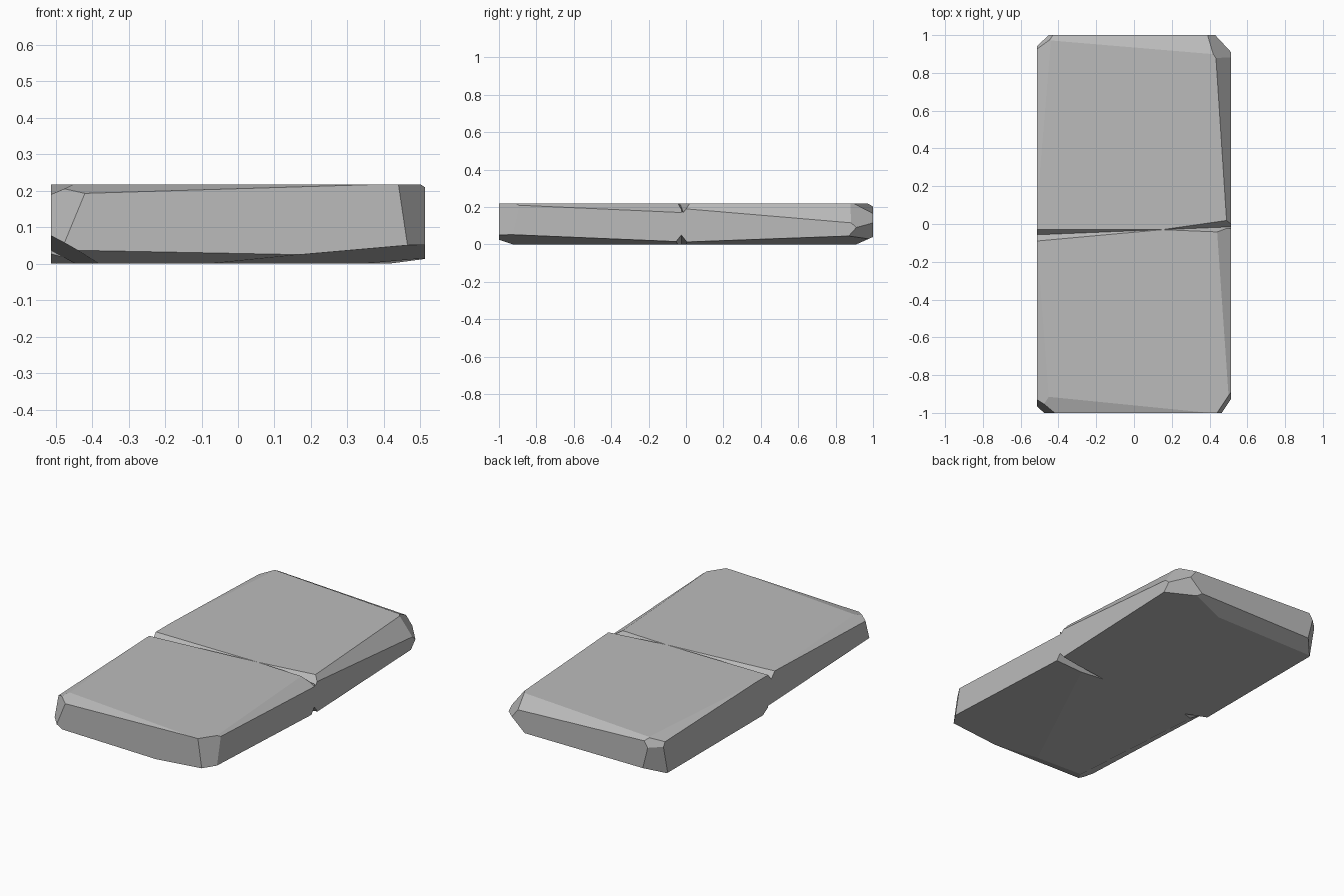
import bpy
import bmesh
from mathutils import Vector

cube = bpy.data.objects.get("Cube")
if cube:
    bpy.data.objects.remove(cube, do_unlink=True)

HALF_WIDTH, HALF_LENGTH, HEIGHT = 0.513, 1, 0.218
W, L, H = HALF_WIDTH, HALF_LENGTH, HEIGHT

stone = bpy.data.materials.new("grey stone")
stone.use_nodes = True
stone.diffuse_color = (0.5, 0.5, 0.5, 1)
stone.node_tree.nodes["Principled BSDF"].inputs["Base Color"].default_value = stone.diffuse_color


def make_object(name, bm):
    bmesh.ops.recalc_face_normals(bm, faces=bm.faces[:])
    mesh = bpy.data.meshes.new(name)
    bm.to_mesh(mesh)
    bm.free()
    mesh.materials.append(stone)
    obj = bpy.data.objects.new(name, mesh)
    bpy.context.collection.objects.link(obj)
    return obj


def chip(bm, centre, a, b, c):
    """Slice off everything beyond the plane through three points."""
    a, b, c = Vector(a), Vector(b), Vector(c)
    normal = (b - a).cross(c - a).normalized()
    if normal.dot(centre - a) > 0:
        normal.negate()
    geometry = bm.verts[:] + bm.edges[:] + bm.faces[:]
    bmesh.ops.bisect_plane(bm, geom=geometry, plane_co=a, plane_no=normal,
                           dist=0.0001, clear_outer=True)
    bmesh.ops.holes_fill(bm, edges=[e for e in bm.edges if e.is_boundary], sides=0)


def slab_half(name, y_low, y_high, planes):
    """Block between two y limits with its edges and corners chipped."""
    bm = bmesh.new()
    bmesh.ops.create_cube(bm, size=1)
    centre = Vector((0, (y_low + y_high) / 2, H / 2))
    for v in bm.verts:
        v.co = Vector((v.co.x * W * 2, v.co.y * (y_high - y_low), v.co.z * H)) + centre
    for points in planes:
        chip(bm, centre, *points)
    return make_object(name, bm)


def crack_cutter(name, tip, side, y_a, y_b, y_root, depth, surface, up):
    """V-shaped wedge that narrows from a side edge to its tip."""
    tip = Vector(tip)
    x = side * W
    rim = [Vector((x, y_a, surface)), Vector((x, y_b, surface))]
    root = Vector((x, y_root, surface - up * depth))
    ends = [tip + (p - tip) * 1.1 for p in rim + [root]]
    lift = Vector((0, 0, up * 0.1))
    points = ends + [tip] + [p + lift for p in ends[:2] + [tip]]
    bm = bmesh.new()
    for p in points:
        bm.verts.new(p)
    bmesh.ops.convex_hull(bm, input=bm.verts[:])
    cutter = make_object(name, bm)
    cutter.hide_render = True
    return cutter


front_planes = [
    # top bevels: front, left, right
    [(-0.42, -L, 0.193), (0.4, -L, H), (-0.45, -0.915, H)],
    [(0.5, -0.9, H), (0.44, -0.04, H), (W, -0.02, 0.17)],
    [(-0.45, -0.93, H), (-W, -0.1, H), (-W, -0.93, 0.19)],
    # upright corners: left, right
    [(0.44, -L, H), (0.465, -L, 0.05), (W, -0.89, H)],
    [(-0.42, -L, 0.193), (-0.475, -L, 0.06), (-W, -0.93, 0.19)],
    # underside: front bevel, left slope, right corner
    [(-0.45, -L, 0.037), (0.17, -L, 0.025), (0, -0.93, 0)],
    [(W, -L, 0.055), (W, 0, 0.013), (0.17, -L, 0.025)],
    [(-W, -0.92, 0.075), (-0.44, -L, 0.037), (-0.38, -0.93, 0)],
]

back_planes = [
    # top bevels: back, left, right
    [(-0.42, 0.97, H), (0.41, 0.9, H), (0.4, L, 0.165)],
    [(0.49, 0.02, H), (0.435, 0.86, H), (W, 0, 0.19)],
    [(-0.44, 0.97, H), (-W, 0.1, H), (-W, 0.97, 0.19)],
    # left corner, upper and lower
    [(0.39, L, 0.165), (0.43, L, 0.115), (W, 0.9, 0.1)],
    [(W, 0.915, 0.095), (0.43, L, 0.115), (W, 0.87, 0.045)],
    # right corner, upper and lower
    [(-0.45, 0.97, H), (-0.45, L, 0.17), (-W, 0.94, 0.17)],
    [(-0.45, L, 0.16), (-W, 0.94, 0.16), (-0.42, L, 0.04)],
    # underside: back bevel, left slope
    [(-0.4, L, 0.04), (0.4, L, 0.04), (0, 0.91, 0)],
    [(W, 0, 0.013), (W, 0.87, 0.045), (0.3, 0.4, 0)],
]

slab = slab_half("stone_slab", -L, -0.02, front_planes)
back = slab_half("back_half", -0.025, L, back_planes)

# cracks across the middle: two on the top, two underneath
cutters = [
    crack_cutter("top_right_crack", (0.15, -0.03, H), -1, -0.028, -0.09, -0.057, 0.035, H, 1),
    crack_cutter("top_left_crack", (0.15, -0.03, H), 1, 0.022, -0.045, -0.015, 0.048, H, 1),
    crack_cutter("under_left_crack", (0.2, -0.025, 0), 1, 0.015, -0.065, -0.025, 0.05, 0, -1),
    crack_cutter("under_right_crack", (-0.39, -0.03, 0), -1, 0.02, -0.07, -0.03, 0.03, 0, -1),
]


def combine(target, other, operation):
    modifier = target.modifiers.new(other.name, "BOOLEAN")
    modifier.operation = operation
    modifier.solver = "EXACT"
    modifier.object = other


combine(slab, back, "UNION")
for cutter in cutters:
    combine(slab, cutter, "DIFFERENCE")

# bake the result and drop the helper pieces
bpy.context.view_layer.update()
evaluated = slab.evaluated_get(bpy.context.evaluated_depsgraph_get())
baked = bpy.data.meshes.new_from_object(evaluated)
slab.modifiers.clear()
slab.data = baked
for helper in [back] + cutters:
    bpy.data.objects.remove(helper, do_unlink=True)
